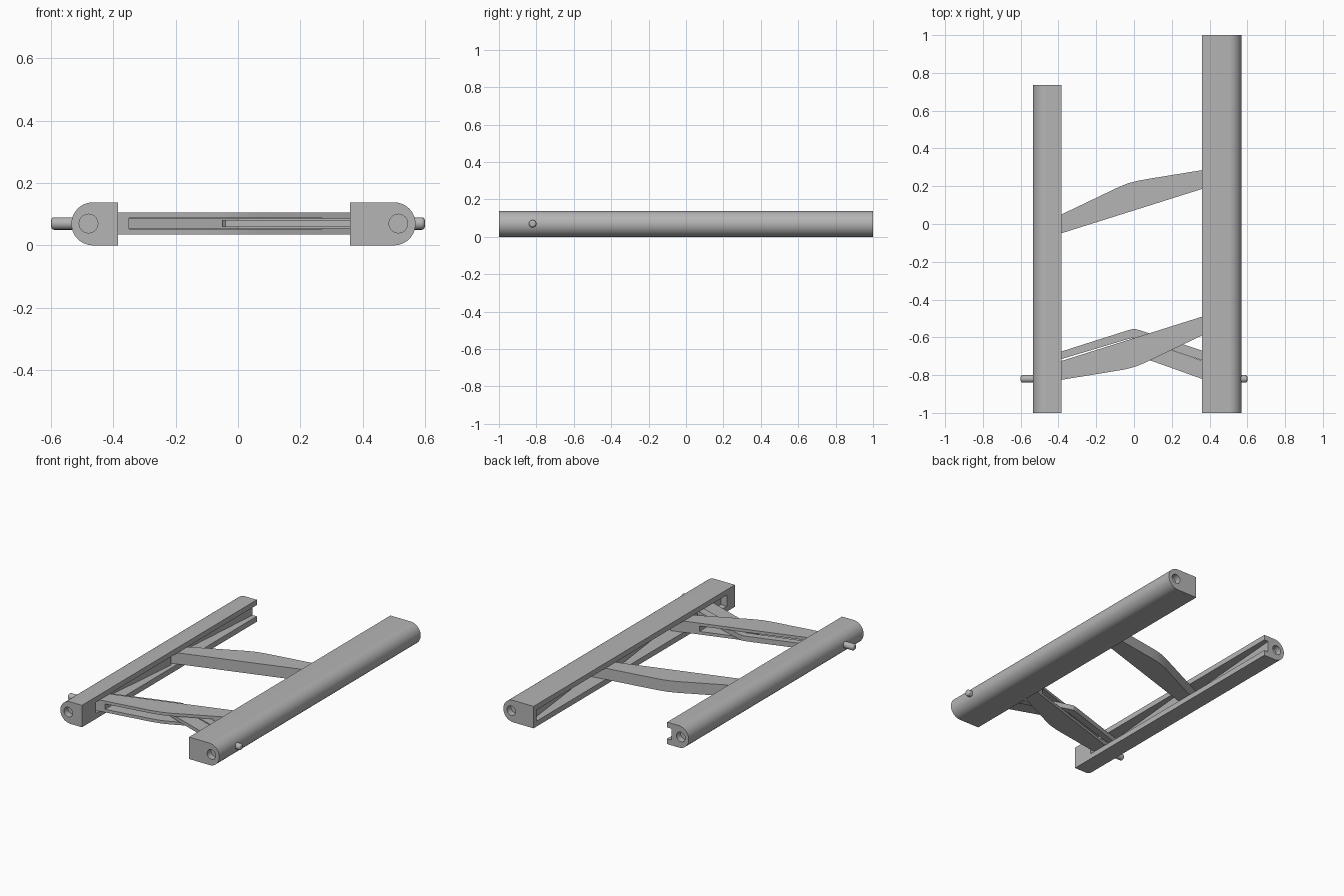
import bpy, bmesh, math
from mathutils import Vector

cube = bpy.data.objects.get("Cube")
if cube:
    bpy.data.objects.remove(cube, do_unlink=True)

grey = bpy.data.materials.new("plain_grey")
grey.use_nodes = True
grey.diffuse_color = (0.46, 0.46, 0.46, 1)
grey.node_tree.nodes["Principled BSDF"].inputs["Base Color"].default_value = grey.diffuse_color

MID = 0.07          # height of the centre plane


def prism(name, outline, low, high, axis="z"):
    """Extrude an outline: (x, y) along z, or (x, z) along y."""
    bm = bmesh.new()
    place = (lambda a, b, h: (a, b, h)) if axis == "z" else (lambda a, b, h: (a, h, b))
    face = bm.faces.new([bm.verts.new(place(a, b, low)) for a, b in outline])
    ext = bmesh.ops.extrude_face_region(bm, geom=[face])
    shift = Vector(place(0, 0, high - low))
    bmesh.ops.translate(bm, vec=shift, verts=[v for v in ext["geom"] if isinstance(v, bmesh.types.BMVert)])
    bmesh.ops.recalc_face_normals(bm, faces=bm.faces)
    mesh = bpy.data.meshes.new(name)
    bm.to_mesh(mesh)
    bm.free()
    mesh.materials.append(grey)
    obj = bpy.data.objects.new(name, mesh)
    bpy.context.collection.objects.link(obj)
    return obj


def circle(cx, cz, r, n=32):
    return [(cx + r * math.cos(i * math.tau / n), cz + r * math.sin(i * math.tau / n)) for i in range(n)]


def activate(obj):
    bpy.ops.object.select_all(action="DESELECT")
    obj.select_set(True)
    bpy.context.view_layer.objects.active = obj


def cut(obj, cutter):
    activate(obj)
    mod = obj.modifiers.new("cut", "BOOLEAN")
    mod.operation = "DIFFERENCE"
    mod.solver = "EXACT"
    mod.object = cutter
    bpy.ops.object.modifier_apply(modifier=mod.name)
    bpy.data.objects.remove(cutter, do_unlink=True)


def smooth(obj):
    activate(obj)
    bpy.ops.object.shade_smooth_by_angle(angle=math.radians(30))


def rail(name, side, inner, outer, back, hole_x, floor):
    """D-shaped rail with a stepped slot on its inner face and blind end holes."""
    r = 0.069
    arc = [(outer - r + r * math.cos(t), r + r * math.sin(t))
           for t in [math.pi * (i / 24 - 0.5) for i in range(25)]]
    shape = [(inner, 0)] + arc + [(inner, 2 * r)]
    obj = prism(name, [(side * x, z) for x, z in shape], -1, back, "y")
    mouth = inner - 0.05
    slot = [(mouth, floor[0][1])] + [(inner + d, y) for d, y in floor] + [(mouth, floor[-1][1])]
    cut(obj, prism("slot_cutter", [(side * x, y) for x, y in slot], 0.034, 0.105))
    for end in (-1, back):
        cut(obj, prism("hole_cutter", circle(side * hole_x, MID, 0.03), end - 0.04, end + 0.04, "y"))
    smooth(obj)


# Rails: slot floors slope so that the arms can fold into them
rail("long_rail", 1, 0.36, 0.57, 1.0, 0.515,
     [(0.04, -0.92), (0.11, -0.56), (0.11, -0.47), (0.03, 0.17), (0.11, 0.18), (0.11, 0.3), (0.03, 0.97)])
rail("short_rail", -1, 0.385, 0.535, 0.737, 0.48,
     [(0.08, -0.86), (0.08, -0.68), (0.025, -0.08), (0.08, -0.06), (0.08, 0.08), (0.025, 0.8)])

# Two linking arms, the front one being the back one turned half round
arm = [(-0.46, -0.073), (0.46, 0.217), (0.46, 0.302), (0.36, 0.285), (0.07, 0.238), (0.02, 0.229),
       (-0.03, 0.216), (-0.08, 0.196), (-0.385, 0.05), (-0.46, 0.014)]
smooth(prism("back_arm", arm, 0.034, 0.105))
front_arm = prism("front_arm", [(-0.025 - x, -0.54 - y) for x, y in arm], 0.034, 0.105)
cut(front_arm, prism("arm_slot_cutter", [(-0.35, -1), (0.27, -1), (0.27, -0.3), (-0.35, -0.3)], 0.053, 0.087))
smooth(front_arm)

# Thin locking links that cross the front arm through its slot
prism("lock_strip", [(-0.45, -0.735), (-0.385, -0.715), (0, -0.6), (0.4, -0.735), (0.4, -0.683),
                     (0.36, -0.67), (0.03, -0.562), (0, -0.555), (-0.03, -0.562), (-0.385, -0.675),
                     (-0.45, -0.695)], 0.054, 0.086)
prism("lock_tongue", [(-0.05, -0.63), (-0.04, -0.67), (0.08, -0.72), (0.36, -0.82), (0.42, -0.84),
                      (0.42, -0.745), (0.36, -0.723), (0, -0.6)], 0.059, 0.081)

# Push pins with rounded tips on the outside of each rail
for name, side, start in (("long_rail_pin", 1, 0.54), ("short_rail_pin", -1, 0.5)):
    bpy.ops.mesh.primitive_cylinder_add(vertices=16, radius=0.02, depth=0.6 - start,
                                        location=(side * (0.6 + start) / 2, -0.82, MID),
                                        rotation=(0, math.pi / 2, 0))
    pin = bpy.context.object
    pin.name = name
    pin.data.materials.append(grey)
    bevel = pin.modifiers.new("round_tip", "BEVEL")
    bevel.width = 0.01
    bevel.segments = 3
    smooth(pin)
